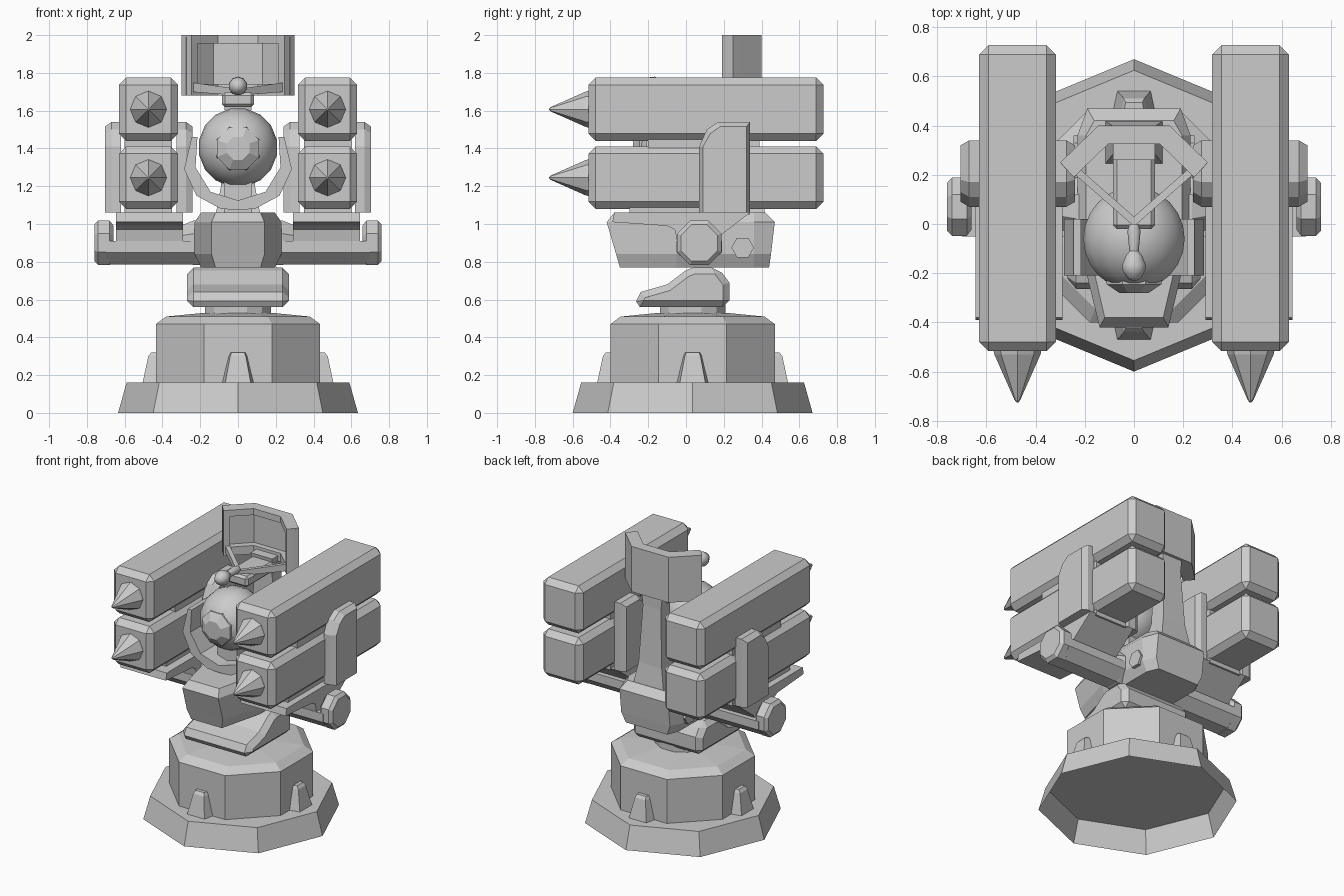
import bpy, bmesh
from math import pi, cos, sin

if "Cube" in bpy.data.objects:
    bpy.data.objects.remove(bpy.data.objects["Cube"])

CY = 0.035  # centre of the pedestal in y


def loft(name, rings, caps=(True, True), bevel=0, mirror=False, smooth=False):
    """Skin a list of equal-length 3D rings."""
    bm = bmesh.new()
    vs = [[bm.verts.new(p) for p in r] for r in rings]
    n = len(vs[0])
    for a, b in zip(vs, vs[1:]):
        for i in range(n):
            bm.faces.new((a[i], a[(i + 1) % n], b[(i + 1) % n], b[i]))
    if caps[0]:
        bm.faces.new(vs[0][::-1])
    if caps[1]:
        bm.faces.new(vs[-1])
    bmesh.ops.recalc_face_normals(bm, faces=bm.faces)
    me = bpy.data.meshes.new(name)
    bm.to_mesh(me)
    bm.free()
    ob = bpy.data.objects.new(name, me)
    bpy.context.collection.objects.link(ob)
    if smooth:
        bpy.context.view_layer.objects.active = ob
        ob.select_set(True)
        bpy.ops.object.shade_smooth_by_angle(angle=0.7)
        ob.select_set(False)
    if bevel:
        m = ob.modifiers.new("chamfer", 'BEVEL')
        m.width, m.segments = bevel, 1
        m.limit_method, m.angle_limit = 'ANGLE', 0.9
    if mirror:
        ob.modifiers.new("mirror", 'MIRROR')
    return ob


def place(u, v, axis, t):
    return {'x': (t, u, v), 'y': (u, t, v), 'z': (u, v, t)}[axis]


def prism(name, pts, axis, a, b, **kw):
    return loft(name, [[place(u, v, axis, t) for u, v in pts] for t in (a, b)], **kw)


def box(name, x, y, z, **kw):
    return prism(name, [(x[0], y[0]), (x[1], y[0]), (x[1], y[1]), (x[0], y[1])], 'z', *z, **kw)


def turned(name, prof, axis, c, n=8, phase=0.5, **kw):
    """Solid of revolution: prof is (radius, position along axis)."""
    ang = [2 * pi * (i + phase) / n for i in range(n)]
    return loft(name, [[place(c[0] + r * cos(t), c[1] + r * sin(t), axis, h) for t in ang]
                       for r, h in prof], **kw)


def sym(half):
    """Complete a half profile (x >= 0) by reflection."""
    return half + [(-x, y) for x, y in half[::-1] if x > 1e-6]


# Pedestal: hollow flared foot, drum and neck
turned("base_foot", [(.635, 0), (.59, .16)], 'z', (0, CY), phase=0, caps=(False, True))
turned("base_drum", [(.471, .16), (.471, .47), (.412, .51), (.19, .53)], 'z', (0, CY),
       caps=(False, True))
turned("neck", [(.18, .52), (.18, .58)], 'z', (0, CY), n=12)

# Four lugs around the drum
for i in range(4):
    c, s = round(cos(i * pi / 2)), round(sin(i * pi / 2))
    rings = []
    for z, w, r in ((.16, .09, .505), (.30, .055, .475), (.32, .045, .46)):
        rings.append([(c * d - s * t, s * d + c * t + CY, z)
                      for d, t in ((.40, -w), (r, -w * .75), (r, w * .75), (.40, w))])
    loft("base_lug", rings)

# Swivel head with sloping nose
prism("swivel_head", [(-.28, .56), (-.24, .64), (-.10, .68), (0, .755), (.04, .77),
                      (.17, .77), (.23, .69), (.23, .56)], 'x', -.27, .27, bevel=.035)

# Cradle body, tapered in plan and in height
front, side, rear = .14, .23, .19
rings = []
for z, y0, y1, k in ((.77, -.35, .44, .85), (.84, -.37, .45, 1), (1.01, -.42, .47, 1),
                     (1.06, -.38, .42, .85)):
    rings.append([(x * k, y, z) for x, y in sym([(front, y0), (side, -.05), (side, .36), (rear, y1)])])
loft("cradle_body", rings)
turned("cradle_bolt", [(.06, .18), (.06, .245)], 'x', (.30, .875), n=6, phase=0, mirror=True)

# Cross axle, with collars and octagonal end caps
AX = (.07, .90)
prism("axle", [(-.05, .91), (-.05, .85), (.02, .785), (.12, .785), (.19, .85), (.19, .91)],
      'x', -.70, .70)
turned("axle_cap", [(.10, .66), (.128, .68), (.128, .74), (.105, .76)], 'x', AX, mirror=True)
turned("axle_collar", [(.128, .20), (.128, .235), (.10, .30)], 'x', AX, mirror=True)

# Launcher trays and their cheek plates
prism("launcher_tray", [(-.39, 1.01), (-.38, 1.06), (.34, 1.06), (.17, .93), (.12, .86),
                        (0, .84), (-.045, .90), (-.06, .97), (-.10, .99)],
      'x', .29, .645, mirror=True)
cheek = [(.07, 1.06), (.07, 1.41), (.11, 1.50), (.17, 1.54), (.34, 1.54), (.34, 1.06)]
inset = [(.09, 1.06), (.09, 1.41), (.13, 1.48), (.18, 1.515), (.32, 1.515), (.32, 1.06)]
for name, xs in (("outer_cheek", (.62, .67, .705)), ("inner_cheek", (.325, .275, .24))):
    loft(name, [[place(u, v, 'x', x) for u, v in p]
                for x, p in zip(xs, (cheek, cheek, inset))], mirror=True)

# Launch boxes, spacers and missile noses
for z0, z1 in ((1.08, 1.41), (1.44, 1.775)):
    box("launch_box", (.318, .63), (-.517, .727), (z0, z1), bevel=.038, mirror=True)
    turned("missile_nose", [(.10, -.50), (.094, -.53), (.012, -.715), (.004, -.725)], 'y',
           (.474, (z0 + z1) / 2), phase=0, mirror=True)
box("box_spacer", (.35, .60), (-.20, .34), (1.39, 1.46), mirror=True)
box("box_foot", (.35, .60), (-.30, .34), (1.05, 1.10), mirror=True)

# Sensor ball with faceted lens, held by a pedestal and open fork
turned("sensor_ball", [(.21 * sin(pi * i / 12), -.06 - .21 * cos(pi * i / 12)) for i in range(1, 12)],
       'y', (0, 1.405), n=16, smooth=True)
turned("sensor_lens", [(.125, -.20), (.12, -.245), (.065, -.28)], 'y', (0, 1.40))
box("sensor_post", (-.075, .075), (-.12, .04), (1.04, 1.26))
outer = [(0, 1.075), (.09, 1.08), (.22, 1.15), (.285, 1.29), (.245, 1.46)]
inner = [(.215, 1.46), (.225, 1.30), (.145, 1.17), (0, 1.125)]
half = outer + inner
prism("sensor_fork", half + [(-x, z) for x, z in half[-2:0:-1] if x > 0], 'y', -.21, .02)

# Rear mast, tapering up to the dish
loft("mast", [[(x, y, z) for x, y in ((-w, y0), (w, y0), (w, y1), (-w, y1))]
              for z, w, y0, y1 in ((1.04, .12, .24, .42), (1.20, .09, .28, .40),
                                   (1.60, .07, .28, .38), (1.72, .085, .26, .38))])
box("mast_head", (-.085, .085), (-.02, .33), (1.62, 1.695), bevel=.015)

# Radar dish: faceted back plate with a deeper rim all round
back = [(.30, .25), (.145, .40)]
plate = [(-.12, .37), (-.275, .22), (.275, .22), (.12, .37)]


def strip(inner_half):
    return sym(back)[::1] and ([(.30, .25), (.145, .40), (-.145, .40), (-.30, .25)]
                               + [(-x, y) for x, y in inner_half]
                               + [(x, y) for x, y in inner_half[::-1]])


prism("dish_plate", strip([(.275, .22), (.13, .365)]), 'z', 1.68, 1.99)
prism("dish_top_rim", strip([(.245, .19), (.105, .325)]), 'z', 1.955, 2.0)
prism("dish_bottom_rim", strip([(.245, .19), (.105, .325)]), 'z', 1.68, 1.74)
prism("dish_side_rim", [(.30, .25), (.27, .28), (.215, .22), (.245, .19)], 'z', 1.68, 2.0,
      mirror=True)

# Feed arms meeting in a V, and the feed ball
loft("feed_arm", [[(x, y - .02, z), (x, y + .02, z), (x, y + .02, z + h), (x, y - .02, z + h)]
                  for x, y, z, h in ((0, .01, 1.68, .035), (.25, .23, 1.70, .05))], mirror=True)
turned("feed_horn", [(.02, 0), (.028, -.03), (.02, -.11), (.035, -.13), (.05, -.165),
                     (.048, -.19), (.03, -.22), (.01, -.23)], 'y', (0, 1.73), n=10, smooth=True)
